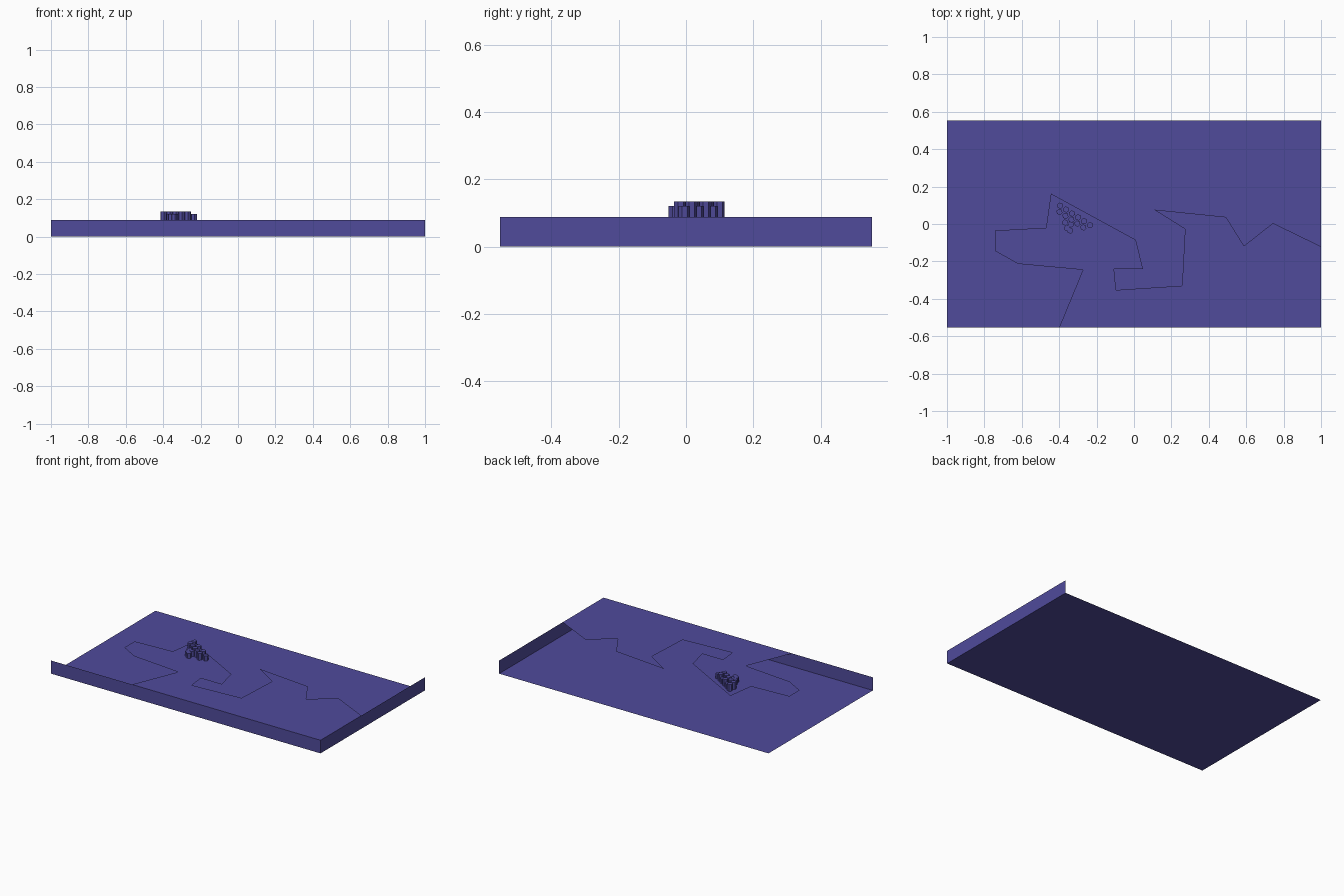
import bpy, bmesh
from math import radians, pi
from mathutils import Vector, Matrix

if "Cube" in bpy.data.objects:
    bpy.data.objects.remove(bpy.data.objects["Cube"])

W, D, H = 1.0, 0.553, 0.088   # half width, half depth, plateau height

mat = bpy.data.materials.new("indigo")
mat.diffuse_color = (0.08, 0.07, 0.33, 1)
mat.use_nodes = True
mat.node_tree.nodes["Principled BSDF"].inputs["Base Color"].default_value = mat.diffuse_color


def finish(bm, name):
    me = bpy.data.meshes.new(name)
    bm.to_mesh(me)
    bm.free()
    ob = bpy.data.objects.new(name, me)
    bpy.context.collection.objects.link(ob)
    me.materials.append(mat)
    return ob


def sheet(name, points):
    bm = bmesh.new()
    bm.faces.new([bm.verts.new(p) for p in points])
    return finish(bm, name)


# Flat base, seen from below as one rectangle
sheet("base_plane", [(-W, -D, 0), (W, -D, 0), (W, D, 0), (-W, D, 0)])

# Thin walls on the front and right edges only
sheet("front_wall", [(-W, -D, 0), (W, -D, 0), (W, -D, H), (-W, -D, H)])
sheet("right_wall", [(W, -D, 0), (W, D, 0), (W, D, H), (W, -D, H)])

# Raised sheet with a jagged open edge, listed from the right wall to the front wall
edge = [(1, -0.12), (0.743, 0.005), (0.588, -0.117), (0.492, 0.038),
        (0.107, 0.077), (0.273, -0.027), (0.257, -0.33), (-0.096, -0.353),
        (-0.107, -0.24), (0.048, -0.24), (0.01, -0.085), (-0.444, 0.163),
        (-0.47, -0.02), (-0.743, -0.035), (-0.743, -0.144), (-0.62, -0.213),
        (-0.273, -0.245), (-0.40, -D)]
sheet("plateau", [(x, y, H) for x, y in [(W, -D)] + edge])

# Hexagonal columns: a double row along the ridge plus a small group beside it
columns = []
start, end = Vector((-0.395, 0.098)), Vector((-0.235, -0.006))
step = (end - start) / 5
side = Vector((-step.y, step.x)).normalized() * -0.030
for i in range(6):
    columns.append((start + step * i, 0.121 if i % 2 else 0.134))
    if i < 5:
        columns.append((start + side + step * (i + 0.4), 0.134))
for p in [(-0.368, 0.008), (-0.338, -0.002), (-0.358, -0.022), (-0.341, -0.035)]:
    columns.append((Vector(p), 0.121))

bm = bmesh.new()
for p, top in columns:
    m = Matrix.Translation((p.x, p.y, (H + top) / 2)) @ Matrix.Rotation(radians(10), 4, 'Z')
    bmesh.ops.create_cone(bm, cap_ends=True, segments=6, radius1=0.017,
                          radius2=0.017, depth=top - H, matrix=m)
finish(bm, "stone_columns")
